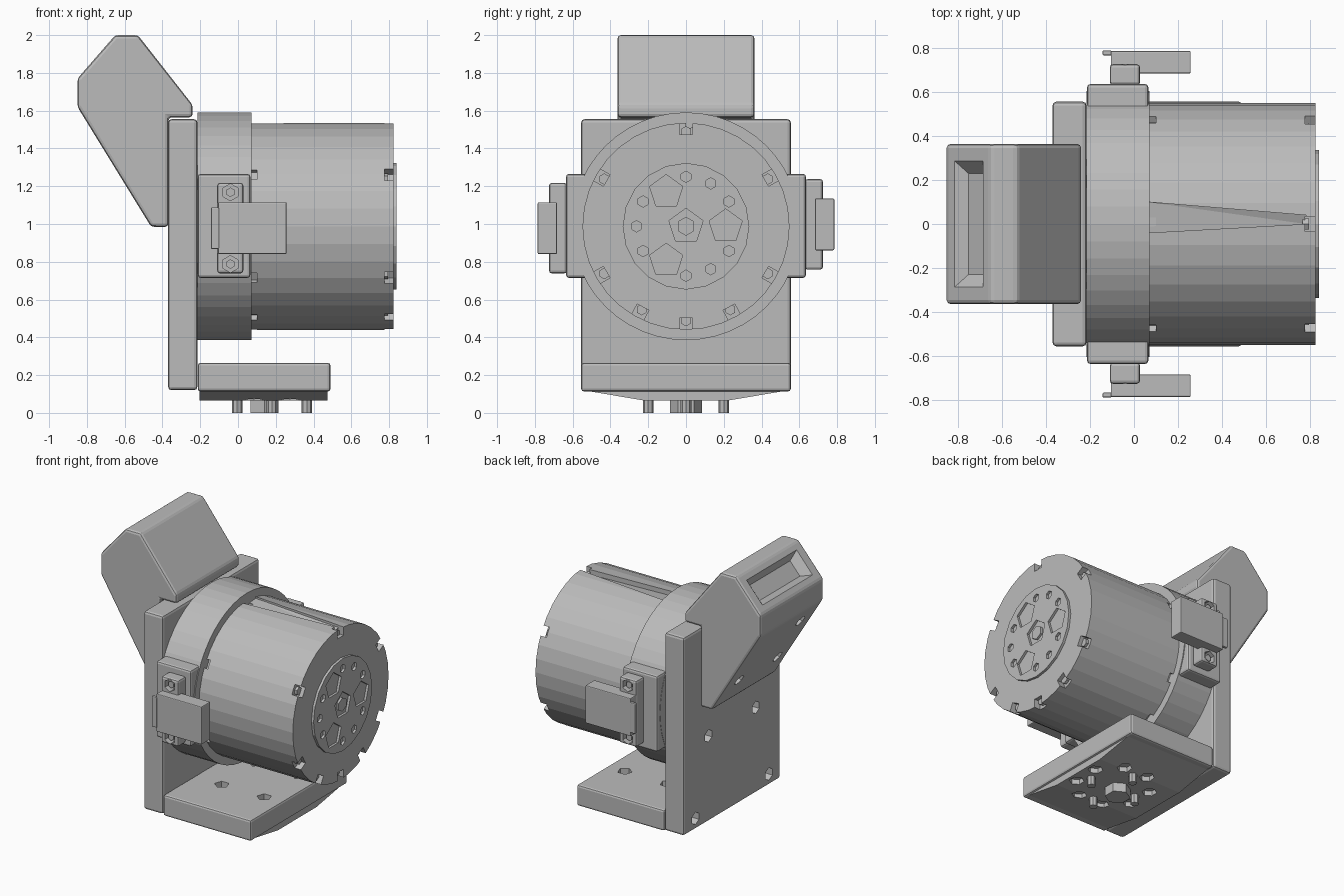
import bpy, bmesh
from math import sin, cos, pi, radians
from mathutils import Matrix, Vector

if "Cube" in bpy.data.objects:
    bpy.data.objects.remove(bpy.data.objects["Cube"])

grey = bpy.data.materials.new("plain grey")
grey.use_nodes = True
grey.diffuse_color = (0.5, 0.5, 0.5, 1)
grey.node_tree.nodes["Principled BSDF"].inputs["Base Color"].default_value = (0.5, 0.5, 0.5, 1)

AXIS_Z = 0.988  # height of the motor axis


def finish(name, bm, bevel=0):
    bmesh.ops.recalc_face_normals(bm, faces=bm.faces)
    mesh = bpy.data.meshes.new(name)
    bm.to_mesh(mesh)
    bm.free()
    obj = bpy.data.objects.new(name, mesh)
    bpy.context.collection.objects.link(obj)
    mesh.materials.append(grey)
    if bevel:
        mod = obj.modifiers.new("bevel", "BEVEL")
        mod.width = bevel
        mod.segments = 2
        apply(obj, mod)
    return obj


def apply(obj, mod):
    bpy.context.view_layer.objects.active = obj
    bpy.ops.object.modifier_apply(modifier=mod.name)


def add_box(bm, lo, hi, turn=Matrix()):
    size = Vector(hi) - Vector(lo)
    mid = (Vector(hi) + Vector(lo)) / 2
    bmesh.ops.create_cube(bm, size=1, matrix=turn @ Matrix.Translation(mid) @ Matrix.Diagonal((*size, 1)))


def add_cyl(bm, centre, radius, depth, sides, direction=(1, 0, 0), tip=None):
    rot = Vector(direction).to_track_quat("Z", "Y").to_matrix().to_4x4()
    bmesh.ops.create_cone(bm, cap_ends=True, segments=sides, radius1=radius,
                          radius2=radius if tip is None else tip, depth=depth,
                          matrix=Matrix.Translation(centre) @ rot)


def box(name, lo, hi, bevel=0):
    bm = bmesh.new()
    add_box(bm, lo, hi)
    return finish(name, bm, bevel)


def cyl(name, *args, bevel=0, **kw):
    bm = bmesh.new()
    add_cyl(bm, *args, **kw)
    return finish(name, bm, bevel)


def prism(name, points, place, lo, hi, bevel=0):
    # place(a, b, d) turns a profile point and a depth into a position
    bm = bmesh.new()
    face = bm.faces.new([bm.verts.new(place(a, b, lo)) for a, b in points])
    out = bmesh.ops.extrude_face_region(bm, geom=[face])["geom"]
    shift = Vector(place(0, 0, hi)) - Vector(place(0, 0, lo))
    bmesh.ops.translate(bm, vec=shift, verts=[v for v in out if isinstance(v, bmesh.types.BMVert)])
    return finish(name, bm, bevel)


def cut(obj, add_shapes):
    bm = bmesh.new()
    add_shapes(bm)
    cutter = finish("cutter", bm)
    cutter.hide_render = True
    mod = obj.modifiers.new("cut", "BOOLEAN")
    mod.operation = "DIFFERENCE"
    mod.solver = "EXACT"
    mod.use_self = True
    mod.object = cutter
    apply(obj, mod)
    bpy.data.objects.remove(cutter)


def polar(x, radius, degrees):
    a = radians(degrees)
    return (x, radius * cos(a), AXIS_Z + radius * sin(a))


# Upright plate with bolt holes
plate = box("back_plate", (-0.37, -0.555, 0.12), (-0.215, 0.555, 1.555), 0.018)


def plate_holes(bm):
    for y, z in ((0.42, 0.2), (0.27, 0.74)):
        for s in (-1, 1):
            add_cyl(bm, (-0.37, s * y, z), 0.045, 0.12, 6)


cut(plate, plate_holes)

# Foot with bolt holes on top
FOOT_X = 0.18
foot = box("foot", (-0.213, -0.555, 0.113), (0.49, 0.555, 0.265), 0.015)


def foot_holes(bm):
    for sx in (-1, 1):
        for sy in (-1, 1):
            add_cyl(bm, (FOOT_X + sx * 0.17, sy * 0.2, 0.265), 0.05, 0.1, 5, (0, 0, 1))


cut(foot, foot_holes)

# Sloped underside with a ring of pockets, centre boss and pins
under = prism("foot_underside", [(-0.545, 0.12), (-0.22, 0.065), (0.22, 0.065), (0.545, 0.12)],
              lambda a, b, d: (d, a, b), -0.205, 0.475)


def under_pockets(bm):
    for i in range(8):
        a = pi / 8 + i * pi / 4
        add_cyl(bm, (FOOT_X + 0.25 * cos(a), 0.25 * sin(a), 0.06), 0.05, 0.08, 6, (0, 0, 1))


cut(under, under_pockets)
cyl("foot_boss", (0.14, 0, 0.045), 0.085, 0.09, 6, (0, 0, 1))
for i in range(4):
    a = i * pi / 2
    cyl("foot_pin", (FOOT_X + 0.185 * cos(a), 0.2 * sin(a), 0.04), 0.028, 0.08, 8, (0, 0, 1))

# Angled head on the back of the plate
head = prism("rear_head", [(-0.65, 2), (-0.53, 2), (-0.24, 1.63), (-0.24, 1.565), (-0.368, 1.565),
                           (-0.368, 0.985), (-0.46, 0.985), (-0.85, 1.62), (-0.85, 1.77)],
             lambda a, b, d: (a, d, b), -0.363, 0.363, 0.018)


def head_cuts(bm):
    # trapezoid recess in the upper slope, tapering inwards
    normal = Vector((-0.23, 0, 0.2)).normalized()
    along = Vector((0.2, 0, 0.23)).normalized()
    mid = Vector((-0.75, 0, 1.885))
    rings = []
    for depth, w, h in ((-0.05, 0.23, 0.06), (0.03, 0.32, 0.12)):
        rings.append([bm.verts.new(mid + normal * depth + along * u * h + Vector((0, v * w, 0)))
                      for u, v in ((-1, -1), (1, -1), (1, 1), (-1, 1))])
    low, top = rings
    bm.faces.new(low)
    bm.faces.new(top)
    for i in range(4):
        j = (i + 1) % 4
        bm.faces.new((low[i], low[j], top[j], top[i]))
    # bolt holes in the lower slope
    for y, z in ((0.22, 1.18), (-0.22, 1.18), (-0.2, 1.5)):
        x = -0.46 - (z - 0.985) * 0.614
        add_cyl(bm, (x, y, z), 0.045, 0.1, 6, (-0.635, 0, -0.39))


cut(head, head_cuts)

# Clamp ring around the motor, with flat side pads
cyl("clamp_ring", (-0.072, 0, AXIS_Z), 0.603, 0.286, 48)
box("clamp_pads", (-0.213, -0.635, 0.715), (0.065, 0.635, 1.265), 0.015)

# Motor body with notches at both rims and a tapered slit on top
motor = cyl("motor_body", (0.42, 0, AXIS_Z), 0.548, 0.805, 36)
BOLTS = (90, 30, 150, -30, 210, -90, -62, -118)


def motor_cuts(bm):
    centre = Matrix.Translation((0, 0, AXIS_Z))
    for angle in BOLTS:
        turn = centre @ Matrix.Rotation(radians(angle), 4, "X")
        add_box(bm, (0.775, 0.485, -0.035), (0.85, 0.6, 0.035), turn)
        add_box(bm, (0.05, 0.515, -0.03), (0.1, 0.6, 0.03), turn)
    slit = [bm.verts.new((x, y, z)) for z in (1.515, 1.6)
            for x, y in ((0.06, -0.04), (0.78, 0), (0.78, 0.04), (0.06, 0.1))]
    for v in slit[:2]:
        v.co.z = 1.5
    bmesh.ops.convex_hull(bm, input=slit)


cut(motor, motor_cuts)
for angle in BOLTS:
    cyl("rim_bolt", polar(0.78, 0.5, angle), 0.03, 0.03, 6)

# Output flange with bolt holes, three large pockets and a hex hub
flange = cyl("output_flange", (0.81, 0, AXIS_Z), 0.335, 0.06, 20)


def flange_holes(bm):
    for i in range(12):
        if i % 4:
            add_cyl(bm, polar(0.84, 0.262, i * 30), 0.03, 0.05, 6)
        else:
            add_cyl(bm, polar(0.84, 0.21, i * 30), 0.092, 0.05, 5)
    add_cyl(bm, polar(0.84, 0, 0), 0.095, 0.05, 5)


cut(flange, flange_holes)
cyl("hub", (0.825, 0, AXIS_Z), 0.05, 0.025, 6)

# Cable connectors on both sides
for s, name in ((-1, "right"), (1, "left")):
    zc = AXIS_Z + s * 0.01

    def span(y0, y1):
        return sorted((s * y0, s * y1))

    y0, y1 = span(0.63, 0.725)
    bracket = box(name + "_connector_base", (-0.11, y0, zc - 0.24), (0.028, y1, zc + 0.24), 0.015)

    def bracket_holes(bm):
        for dz in (-0.19, 0.19):
            add_cyl(bm, (-0.04, s * 0.725, zc + dz), 0.045, 0.1, 6, (0, 1, 0))

    cut(bracket, bracket_holes)
    for dz in (-0.19, 0.19):
        cyl(name + "_connector_screw", (-0.04, s * 0.685, zc + dz), 0.025, 0.05, 6, (0, 1, 0))
    y0, y1 = span(0.683, 0.785)
    box(name + "_connector_plug", (-0.105, y0, zc - 0.137), (0.257, y1, zc + 0.137), 0.006)
    y0, y1 = span(0.765, 0.787)
    box(name + "_connector_lip", (-0.143, y0, zc - 0.11), (-0.1, y1, zc + 0.11), 0.006)
